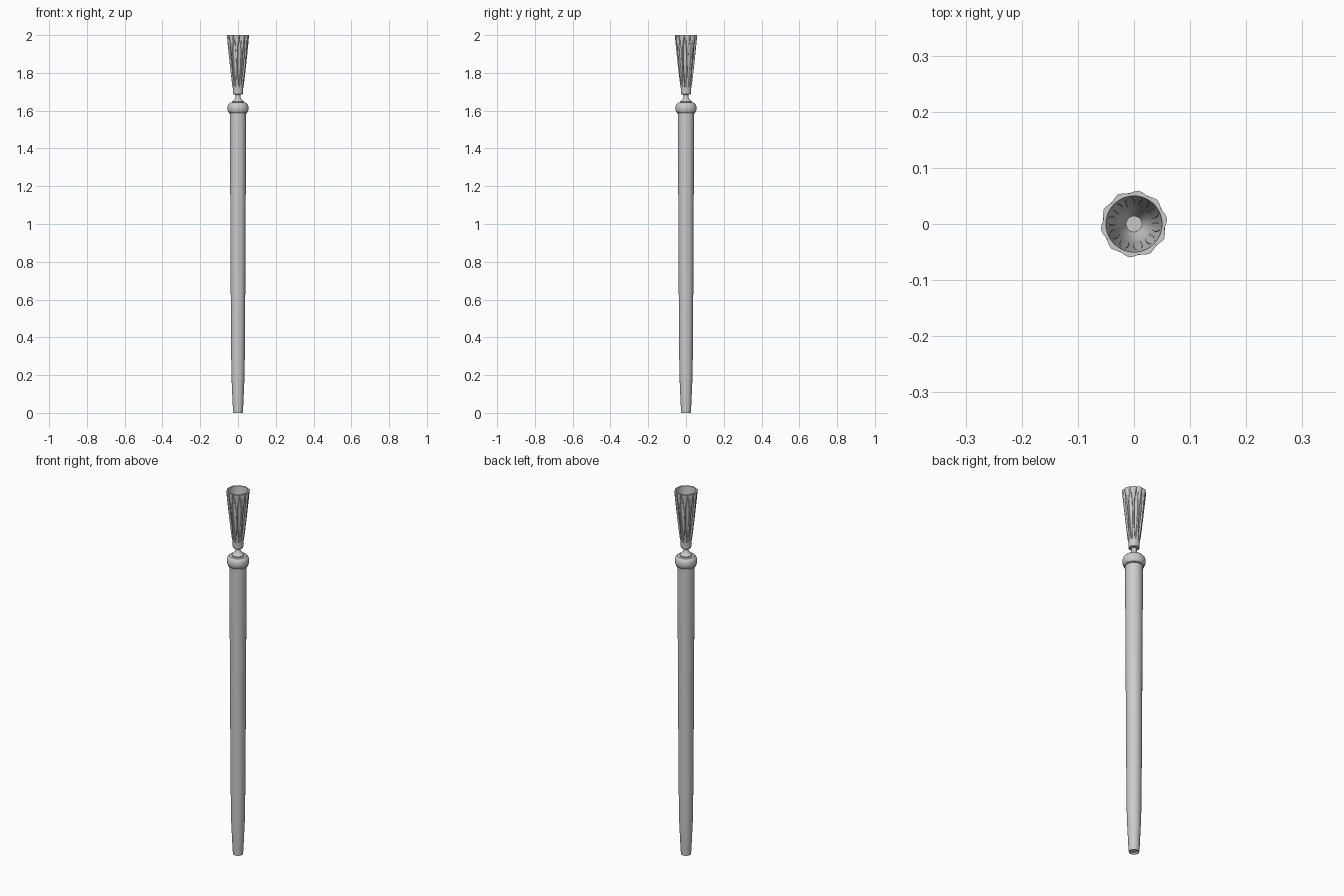
import bpy, bmesh, math

if "Cube" in bpy.data.objects:
    bpy.data.objects.remove(bpy.data.objects["Cube"])

RIBS = 10


def finish(bm, name, angle):
    bmesh.ops.remove_doubles(bm, verts=bm.verts, dist=1e-6)
    bmesh.ops.recalc_face_normals(bm, faces=bm.faces)
    me = bpy.data.meshes.new(name)
    bm.to_mesh(me)
    bm.free()
    ob = bpy.data.objects.new(name, me)
    bpy.context.collection.objects.link(ob)
    bpy.ops.object.select_all(action='DESELECT')
    ob.select_set(True)
    bpy.context.view_layer.objects.active = ob
    bpy.ops.object.shade_smooth_by_angle(angle=math.radians(angle))
    return ob


def skin(name, rows, seg, radius, angle=35):
    """Surface of revolution; radius(r, z, row, theta) may vary round the axis."""
    bm = bmesh.new()
    rings = []
    for i, (r, z) in enumerate(rows):
        ring = []
        for k in range(seg):
            t = 2 * math.pi * k / seg
            q = radius(r, z, i, t)
            ring.append(bm.verts.new((q * math.cos(t), q * math.sin(t), z)))
        rings.append(ring)
    for a, b in zip(rings, rings[1:]):
        for k in range(seg):
            n = (k + 1) % seg
            bm.faces.new((a[k], a[n], b[n], b[k]))
    bm.faces.new(rings[0])
    bm.faces.new(rings[-1])
    return finish(bm, name, angle)


def plain(r, z, i, t):
    return r


# tapered shaft with a slightly recessed foot
skin("shaft", [(0.019, 0.008), (0.021, 0), (0.025, 0), (0.027, 0.02), (0.0345, 0.19),
               (0.036, 0.3), (0.038, 0.55), (0.041, 1.15), (0.043, 1.5),
               (0.043, 1.6)], 48, plain)

# rounded collar
collar = [(0.043, 1.584), (0.049, 1.586)]
for j in range(9):
    a = math.radians(-70 + 140 * j / 8)
    collar.append((0.043 + 0.013 * math.cos(a), 1.613 + 0.026 * math.sin(a)))
collar += [(0.043, 1.642), (0.03, 1.643)]
skin("collar", collar, 48, plain)

# flared neck
skin("neck", [(0.031, 1.64), (0.031, 1.648), (0.024, 1.655), (0.016, 1.664),
              (0.012, 1.675), (0.012, 1.682), (0.017, 1.692)], 32, plain)

# ribbed cup: outer wall upwards, then inner bowl downwards
outer = [(0.022, 1.685), (0.026, 1.688), (0.027, 1.70), (0.027, 1.715)]
N = 20
for j in range(N + 1):
    u = j / N
    outer.append((0.0285 + 0.0315 * u ** 0.85, 1.725 + 0.275 * u))
last = len(outer) - 1
inner = [(0.050, 2.0), (0.047, 1.96), (0.041, 1.89), (0.033, 1.82),
         (0.023, 1.76), (0.014, 1.74)]


def ribbed(r, z, i, t):
    if i > last or z < 1.725:
        return r
    u = (z - 1.725) / 0.275
    # leaf-shaped hollow between neighbouring ribs
    d = (t - math.radians(10)) * RIBS / (2 * math.pi)
    d = abs(d - round(d)) * 2                      # 0 on rib, 1 mid hollow
    width = 0.8 * max(0.0, math.sin(math.pi * min(1, u / 0.97))) ** 0.5
    floor = 0.023 + 0.028 * u
    facet = r - 0.005 * u * d
    s = min(1.0, max(0.0, (d - (1 - width)) / 0.14))
    return facet + (min(floor, facet) - facet) * s


skin("ribbed_cup", outer + inner, RIBS * 24, ribbed, 30)
